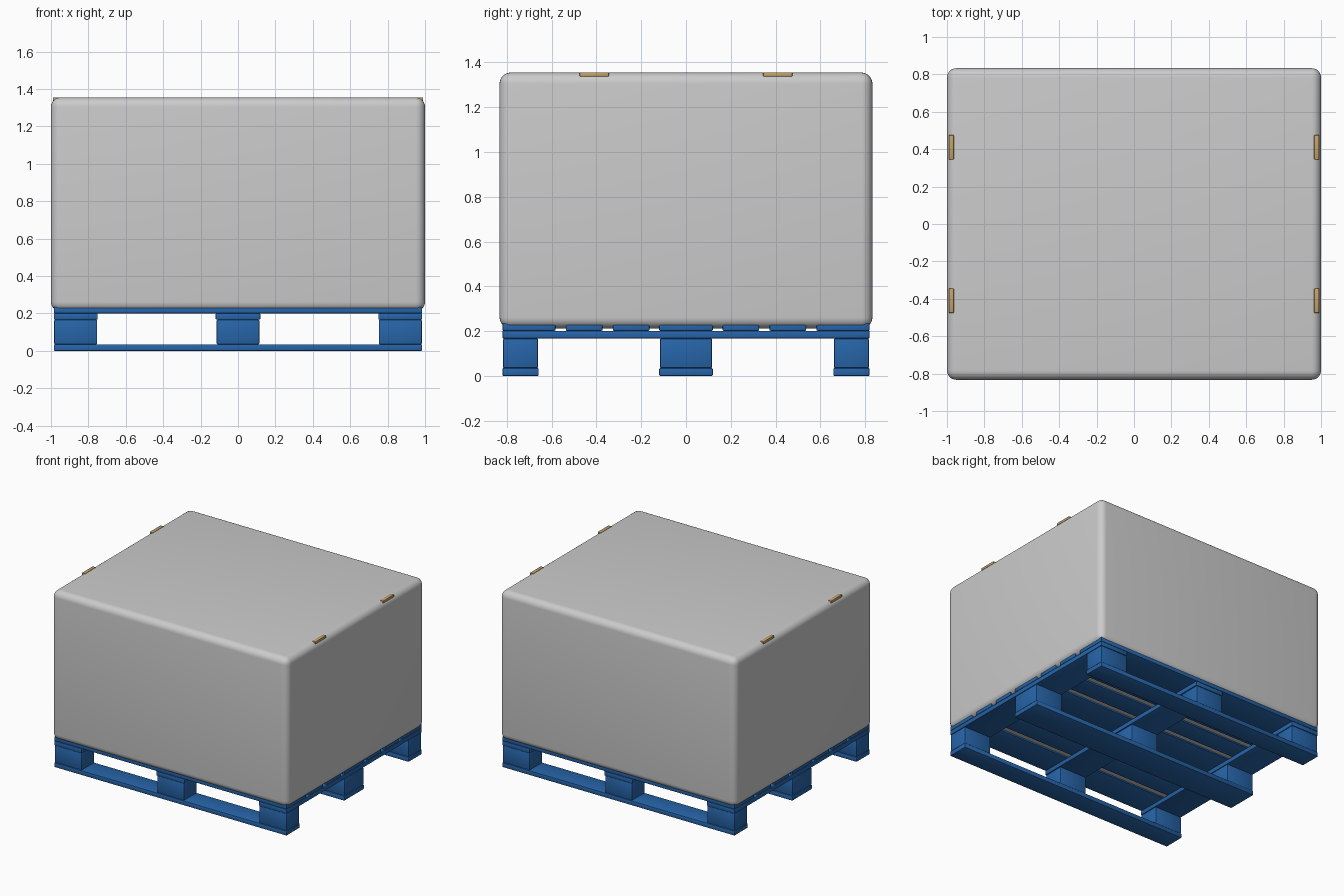
import bpy, math

if "Cube" in bpy.data.objects:
    bpy.data.objects.remove(bpy.data.objects["Cube"])


def material(name, color):
    m = bpy.data.materials.new(name)
    m.diffuse_color = color
    m.use_nodes = True
    m.node_tree.nodes["Principled BSDF"].inputs["Base Color"].default_value = m.diffuse_color
    return m


blue = material("pallet_blue", (0.02, 0.13, 0.40, 1))
tan = material("tab_tan", (0.55, 0.36, 0.14, 1))


def box(name, x, y, z, bevel, segments=1, mat=None):
    """Bevelled box from (min, max) ranges along each axis."""
    size = [r[1] - r[0] for r in (x, y, z)]
    bpy.ops.mesh.primitive_cube_add(size=1, location=[sum(r) / 2 for r in (x, y, z)])
    ob = bpy.context.object
    ob.name = name
    ob.scale = size
    bpy.ops.object.transform_apply(location=False, rotation=False, scale=True)
    mod = ob.modifiers.new("Bevel", 'BEVEL')
    mod.width = bevel
    mod.segments = segments
    if mat:
        ob.data.materials.append(mat)
    bpy.ops.object.modifier_apply(modifier="Bevel")
    bpy.ops.object.shade_smooth_by_angle(angle=math.radians(32))
    return ob


def mirrored(a, b):
    return [(-b, -a), (a, b)]


X, Y = 0.985, 0.82
skid_y = mirrored(0.658, Y) + [(-0.12, 0.12)]
block_y = mirrored(0.661, 0.817) + [(-0.116, 0.116)]
stringer_x = mirrored(0.75, X) + [(-0.12, 0.12)]
block_x = mirrored(0.753, 0.983) + [(-0.114, 0.114)]
slat_y = (mirrored(0.583, Y) + mirrored(0.373, 0.537)
          + mirrored(0.164, 0.327) + [(-0.12, 0.12)])

# Bottom skids
for y in skid_y:
    box("bottom_skid", (-X, X), y, (0, 0.035), 0.005, 2, blue)

# Nine spacer blocks
for x in block_x:
    for y in block_y:
        box("spacer_block", x, y, (0.035, 0.167), 0.005, 2, blue)

# Cross boards
for x in stringer_x:
    box("cross_board", x, (-Y, Y), (0.167, 0.201), 0.005, 2, blue)

# Deck slats
for y in slat_y:
    box("deck_slat", (-X, X), y, (0.201, 0.235), 0.005, 2, blue)

# Rounded cargo body resting in the deck
box("cargo_body", (-1, 1), (-0.833, 0.833), (0.212, 1.355), 0.05, 6)

# Small tabs along the upper side edges
for x in mirrored(0.963, 0.99):
    for y in mirrored(0.345, 0.475):
        box("edge_tab", x, y, (1.337, 1.356), 0.003, 2, tan)
